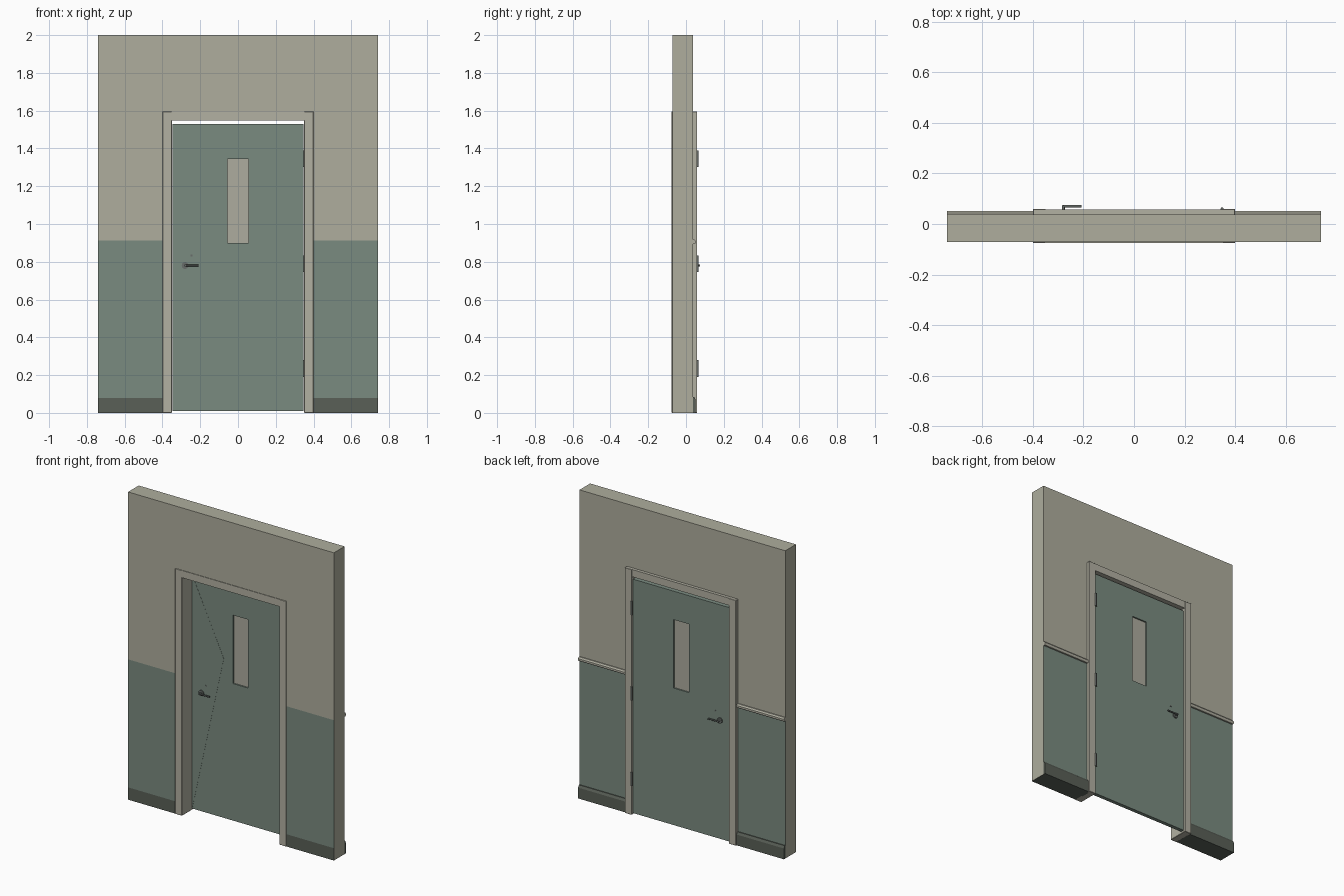
import bpy, bmesh, math
from mathutils import Vector

if "Cube" in bpy.data.objects:
    bpy.data.objects.remove(bpy.data.objects["Cube"])


def material(name, rgb):
    m = bpy.data.materials.new(name)
    m.diffuse_color = (*rgb, 1)
    m.use_nodes = True
    m.node_tree.nodes["Principled BSDF"].inputs["Base Color"].default_value = m.diffuse_color
    return m


CREAM = material("cream wall paint", (0.425, 0.42, 0.34))
GREEN = material("sage green paint", (0.195, 0.258, 0.216))
DARK = material("dark skirting", (0.100, 0.115, 0.095))
TRIM = material("cream trim", (0.45, 0.44, 0.365))
METAL = material("dull metal", (0.14, 0.155, 0.145))
PANE = material("window pane", (0.42, 0.415, 0.345))


def finish(bm, name, *mats):
    bmesh.ops.recalc_face_normals(bm, faces=bm.faces)
    me = bpy.data.meshes.new(name)
    bm.to_mesh(me)
    bm.free()
    ob = bpy.data.objects.new(name, me)
    bpy.context.collection.objects.link(ob)
    for m in mats:
        me.materials.append(m)
    return ob


def prism(name, pts, axis, a, b, *mats):
    """Extrude a 2D outline along axis x (outline is y,z) or y (outline is x,z)."""
    bm = bmesh.new()
    place = (lambda p: (a, *p)) if axis == "x" else (lambda p: (p[0], a, p[1]))
    face = bm.faces.new([bm.verts.new(place(p)) for p in pts])
    new = bmesh.ops.extrude_face_region(bm, geom=[face])["geom"]
    shift = Vector((b - a, 0, 0) if axis == "x" else (0, b - a, 0))
    bmesh.ops.translate(bm, vec=shift,
                        verts=[v for v in new if isinstance(v, bmesh.types.BMVert)])
    return finish(bm, name, *mats)


def box(name, x, y, z, mat, bevel=0):
    pts = [(x[0], z[0]), (x[1], z[0]), (x[1], z[1]), (x[0], z[1])]
    ob = prism(name, pts, "y", y[0], y[1], mat)
    if bevel:
        mod = ob.modifiers.new("bevel", "BEVEL")
        mod.width, mod.segments = bevel, 1
    return ob


def cylinder(name, loc, r, depth, mat, axis="z", sides=16):
    bm = bmesh.new()
    bmesh.ops.create_cone(bm, cap_ends=True, segments=sides, radius1=r, radius2=r, depth=depth)
    for f in bm.faces:
        f.smooth = len(f.verts) == 4
    for e in bm.edges:
        e.smooth = not any(len(f.verts) > 4 for f in e.link_faces)
    ob = finish(bm, name, mat)
    ob.location = loc
    if axis == "y":
        ob.rotation_euler.x = math.pi / 2
    elif axis == "x":
        ob.rotation_euler.y = math.pi / 2
    return ob


# Wall with a doorway, painted in bands by height on its two faces
W, FRONT, BACK = 0.74, -0.072, 0.037
wall = prism("wall", [(-W, 0), (-0.39, 0), (-0.39, 1.57), (0.39, 1.57), (0.39, 0),
                      (W, 0), (W, 2), (-W, 2)], "y", FRONT, BACK, CREAM, GREEN, DARK)
bm = bmesh.new()
bm.from_mesh(wall.data)
for h in (0.08, 0.912):
    bmesh.ops.bisect_plane(bm, geom=bm.verts[:] + bm.edges[:] + bm.faces[:],
                           plane_co=(0, 0, h), plane_no=(0, 0, 1))
for f in bm.faces:
    z = f.calc_center_median().z
    if abs(f.normal.y) > 0.5:
        f.material_index = 2 if z < 0.08 else 1 if max(v.co.z for v in f.verts) < 0.92 else 0
    elif z < 0.001:
        f.material_index = 2
bm.to_mesh(wall.data)
bm.free()

# Skirting boards and chair rails on the back
for side, s in (("left", -1), ("right", 1)):
    prism(side + "_skirting", [(BACK, 0), (0.051, 0), (0.051, 0.07), (0.043, 0.085), (BACK, 0.085)],
          "x", s * 0.4, s * W, DARK)
    prism(side + "_chair_rail", [(BACK, 0.893), (0.047, 0.893), (0.051, 0.899), (0.051, 0.909),
                                 (0.044, 0.918), (BACK, 0.918)], "x", s * 0.4, s * W, TRIM)

# Door frame
for side, s in (("left", -1), ("right", 1)):
    xs = sorted((s * 0.35, s * 0.4))
    box(side + "_jamb", xs, (-0.0755, 0.0595), (0, 1.595), TRIM, 0.002)
box("frame_head", (-0.352, 0.352), (-0.0755, 0.057), (1.548, 1.595), TRIM)

# Door leaf with a window opening
DF, DB = 0.026, 0.05
door = box("door_leaf", (-0.347, 0.347), (DF, DB), (0.01, 1.53), GREEN)
cutter = box("window_cutter", (-0.055, 0.055), (DF - 0.1, DB + 0.1), (0.9, 1.345), GREEN)
cutter.hide_render = True
cutter.hide_viewport = True
cut = door.modifiers.new("window", "BOOLEAN")
cut.object, cut.operation, cut.solver = cutter, "DIFFERENCE", "EXACT"
box("window_pane", (-0.055, 0.055), (0.035, 0.041), (0.9, 1.345), PANE)

# Thin triangular facets on the door's front
for name, pts in (("left_facet", [(-0.347, 0.01), (-0.12, 1.045), (-0.347, 1.53)]),
                  ("right_facet", [(0.347, 0.01), (0.12, 1.045), (0.347, 1.53)]),
                  ("top_facet", [(-0.347, 1.53), (0, 1.367), (0.347, 1.53)])):
    prism(name, pts, "y", DF - 0.0008, DF, GREEN)

# Lever handles and keyholes on both faces
for side, y, s in (("front", DF, -1), ("back", DB, 1)):
    cylinder(side + "_handle_rose", (-0.28, y + s * 0.004, 0.78), 0.018, 0.008, METAL, "y", 24)
    cylinder(side + "_handle_neck", (-0.28, y + s * 0.014, 0.78), 0.006, 0.02, METAL, "y", 12)
    cylinder(side + "_handle_lever", (-0.246, y + s * 0.0205, 0.78), 0.005, 0.075, METAL, "x", 12)
    box(side + "_keyhole", (-0.252, -0.240), sorted((y, y + s * 0.002)), (0.829, 0.838), METAL)

# Hinges
for i, z in enumerate((0.235, 0.79, 1.345)):
    cylinder(f"hinge_{i + 1}", (0.349, 0.06, z), 0.006, 0.088, METAL)
